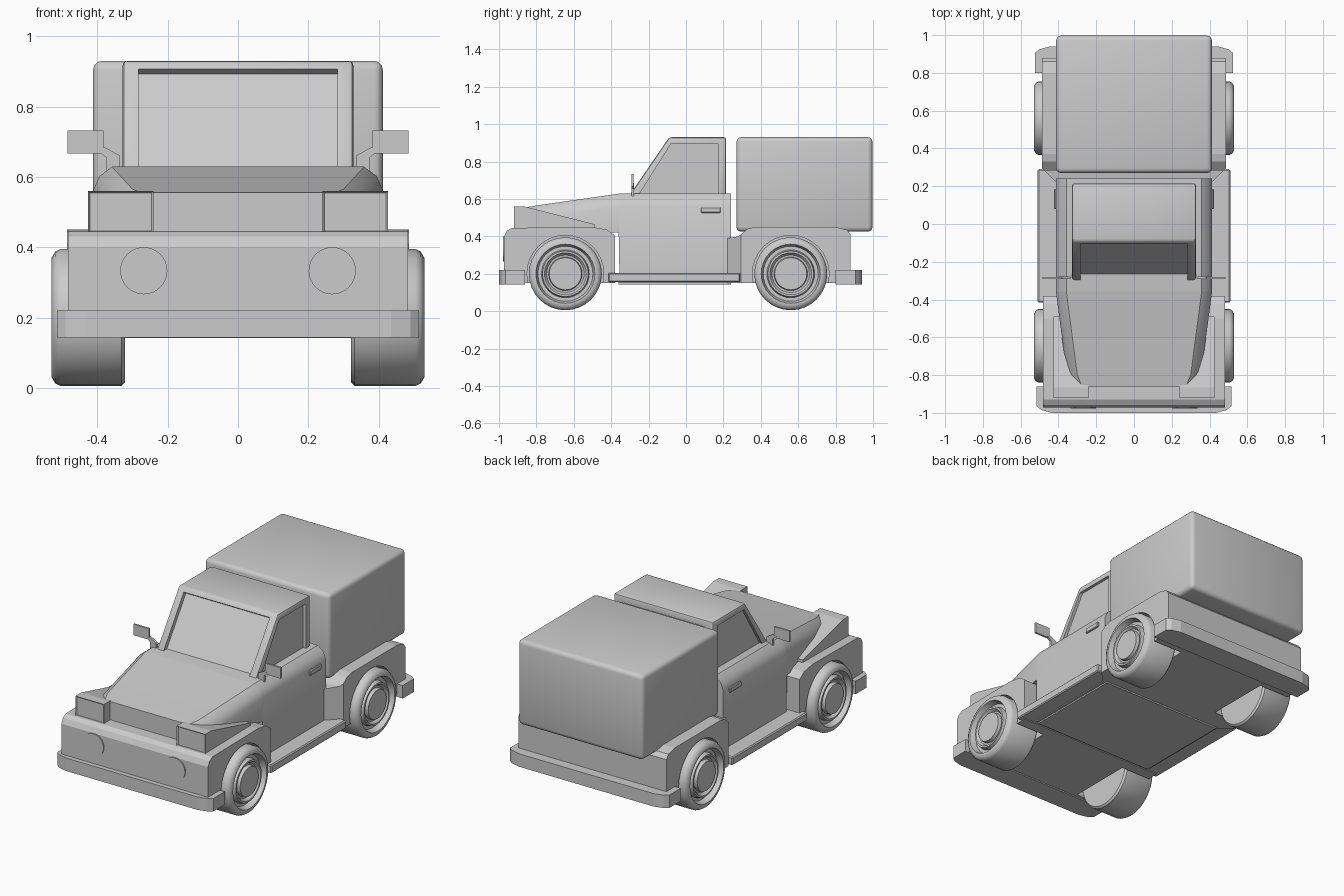
import bpy, bmesh, math
from mathutils import Vector

if "Cube" in bpy.data.objects:
    bpy.data.objects.remove(bpy.data.objects["Cube"])


def finish(name, bm, bevel=0, segments=2, smooth=False):
    bmesh.ops.recalc_face_normals(bm, faces=bm.faces)
    me = bpy.data.meshes.new(name)
    bm.to_mesh(me)
    bm.free()
    ob = bpy.data.objects.new(name, me)
    bpy.context.collection.objects.link(ob)
    activate(ob)
    if bevel:
        m = ob.modifiers.new("bevel", 'BEVEL')
        m.width, m.segments, m.limit_method = bevel, segments, 'ANGLE'
        bpy.ops.object.modifier_apply(modifier=m.name)
    if smooth:
        bpy.ops.object.shade_smooth_by_angle(angle=math.radians(35))
    return ob


def activate(ob):
    bpy.ops.object.select_all(action='DESELECT')
    bpy.context.view_layer.objects.active = ob
    ob.select_set(True)


def loft(rings):
    """Closed mesh through equal-length rings of points."""
    bm = bmesh.new()
    vs = [[bm.verts.new(p) for p in r] for r in rings]
    n = len(vs[0])
    for a, b in zip(vs, vs[1:]):
        for i in range(n):
            j = (i + 1) % n
            bm.faces.new((a[i], a[j], b[j], b[i]))
    bm.faces.new(vs[0])
    bm.faces.new(vs[-1][::-1])
    return bm


def side_prism(pts, x0, x1):
    return loft([[(x, y, z) for y, z in pts] for x in (x0, x1)])


def plan_prism(pts, z0, z1):
    return loft([[(x, y, z) for x, y in pts] for z in (z0, z1)])


def box(x0, x1, y0, y1, z0, z1):
    return plan_prism([(x0, y0), (x1, y0), (x1, y1), (x0, y1)], z0, z1)


def lathe(profile, sx, y, z, steps=32):
    """Revolve (x, radius) points around an axle along x."""
    return loft([[(sx * x, y + r * math.cos(2 * math.pi * i / steps),
                   z + r * math.sin(2 * math.pi * i / steps)) for i in range(steps)]
                 for x, r in profile])


def cut(ob, bm):
    cutter = finish("cutter", bm)
    cutter.hide_render = True
    activate(ob)
    m = ob.modifiers.new("cut", 'BOOLEAN')
    m.operation, m.object, m.solver = 'DIFFERENCE', cutter, 'EXACT'
    bpy.ops.object.modifier_apply(modifier=m.name)
    bpy.data.objects.remove(cutter)


FRONT, REAR, AXLE_Z = -0.645, 0.56, 0.2

# Front and rear fender blocks with wheel wells
front_block = finish("front_fenders", side_prism(
    [(-.972, .15), (-.972, .40), (-.957, .43), (-.93, .445), (-.50, .45),
     (-.42, .435), (-.38, .405), (-.38, .15)], -.483, .483))
bm = side_prism([(.22, .15), (.22, .39), (.28, .40), (.33, .44), (.37, .45), (.80, .45),
                 (.86, .435), (.88, .41), (.88, .15)], -.487, .487)
for s in (-1, 1):
    r = bmesh.ops.bisect_plane(bm, geom=bm.verts[:] + bm.edges[:] + bm.faces[:],
                               plane_co=(s * .487, .295, 0), plane_no=(s * .7, -.7, 0),
                               clear_outer=True)
    bmesh.ops.holes_fill(bm, edges=[e for e in bm.edges if e.is_boundary], sides=0)
rear_block = finish("rear_fenders", bm)
for block, y in ((front_block, FRONT), (rear_block, REAR)):
    for s in (-1, 1):
        cut(block, lathe([(.29, .205), (.6, .205)], s, y, AXLE_Z))

# Hood and door body, lofted from front to back


def section(y, w, top, low):
    half = [(w, low), (w, top - .07), (w - .018, top - .028), (w - .055, top)]
    return [(x, y, z) for x, z in half] + [(-x, y, z) for x, z in reversed(half)]


finish("hood_and_body", loft([section(-.86, .33, .555, .42), section(-.80, .355, .565, .42),
                              section(-.36, .413, .628, .42), section(-.355, .413, .629, .15),
                              section(.24, .413, .63, .15)]), smooth=True)
finish("floor_panel", box(-.40, .40, -.36, .24, .142, .17))
finish("running_boards", box(-.51, .51, -.415, .29, .155, .205), .006, 1)

# Cab with recessed windows
cab = finish("cab", side_prism([(-.30, .60), (-.295, .63), (-.09, .93), (.215, .93), (.215, .60)],
                               -.328, .328), .012, 2, True)
d = Vector((.205, .30)).normalized()
n = Vector((-d.y, d.x))
base = Vector((-.295, .63))
screen = [base + d * t + n * k for t, k in ((-.05, -.025), (.335, -.025), (.335, .05), (-.05, .05))]
cut(cab, side_prism(screen, -.283, .283))
for s in (-1, 1):
    cut(cab, side_prism([(-.25, .625), (-.08, .895), (.17, .895), (.17, .625)], s * .31, s * .4))
cut(cab, box(-.27, .27, .20, .3, .66, .89))

# Cargo box
finish("cargo_box", box(-.412, .412, .27, .997, .425, .93), .025, 3, True)

# Bumpers with clipped corners
for name, y_in, y_out, w in (("front_bumper", -.86, -1.0, .515), ("rear_bumper", .80, .94, .525)):
    k = 1 if y_out > 0 else -1
    half = [(w, y_in), (w, y_out - k * .035), (w - .025, y_out - k * .015), (w - .08, y_out)]
    bumper = finish(name, plan_prism(half + [(-x, y) for x, y in reversed(half)], .143, .22))
    for s in (-1, 1):
        cut(bumper, lathe([(.29, .205), (.6, .205)], s, FRONT if k < 0 else REAR, AXLE_Z))

for s, side in ((-1, "left"), (1, "right")):
    # Headlight pod with framed lamp
    bm = side_prism([(-.92, .44), (-.92, .56), (-.865, .56), (-.49, .465), (-.49, .44)],
                    s * .24, s * .427)
    bmesh.ops.recalc_face_normals(bm, faces=bm.faces)
    lamp = [f for f in bm.faces if f.normal.y < -.9]
    bmesh.ops.inset_region(bm, faces=lamp, thickness=.009)
    bmesh.ops.translate(bm, verts=lamp[0].verts, vec=(0, .008, 0))
    finish(side + "_headlight_pod", bm)

    # Round lower lamp
    finish(side + "_round_lamp", loft([[(s * .268 + .067 * math.cos(a), y, .333 + .067 * math.sin(a))
                                        for a in [math.tau * i / 32 for i in range(32)]]
                                       for y in (-.96, -.978)]))

    # Door mirror on a bent stem
    finish(side + "_mirror_stem", loft([[(s * x, y, z) for x, z in
                                         ((.335, .61), (.375, .61), (.375, .655), (.40, .675),
                                          (.38, .685), (.335, .66))] for y in (-.292, -.278)]))
    finish(side + "_mirror", box(s * .383, s * .485, -.291, -.28, .667, .732))

    # Door handle
    finish(side + "_door_handle", box(s * .40, s * .423, .08, .185, .525, .555), .004, 1)

    # Wheels
    for y, end in ((FRONT, "front"), (REAR, "rear")):
        profile = [(.322, .17), (.322, .185), (.332, .195), (.505, .195), (.52, .187), (.53, .17),
                   (.53, .158), (.495, .147), (.495, .128), (.522, .122), (.522, .112),
                   (.505, .10), (.505, .09), (.526, .086)]
        finish(f"{side}_{end}_wheel", lathe(profile, s, y, AXLE_Z), smooth=True)
